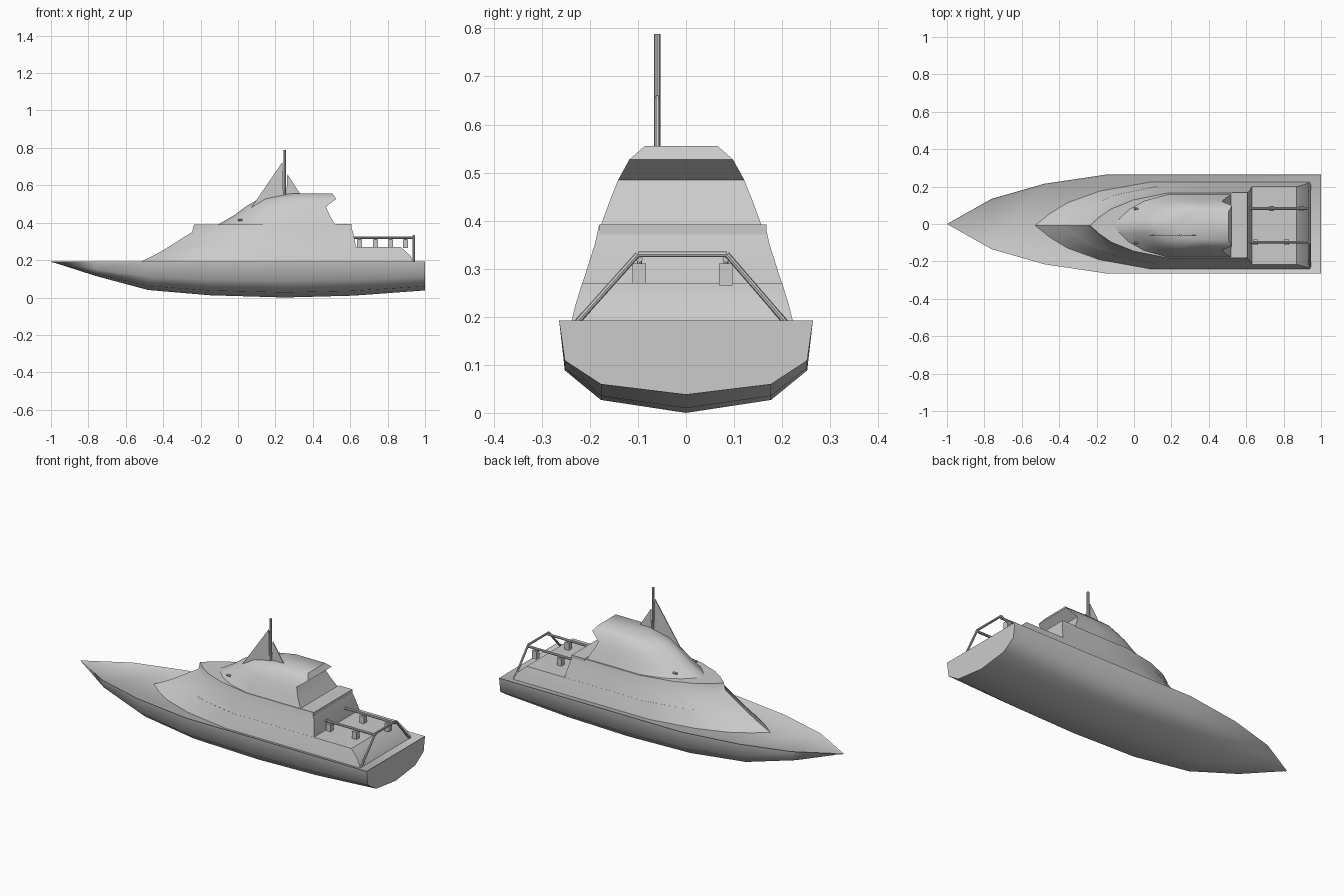
import bpy, bmesh, math
from mathutils import Vector

if "Cube" in bpy.data.objects:
    bpy.data.objects.remove(bpy.data.objects["Cube"])

grey = bpy.data.materials.new("plain grey")
grey.use_nodes = True
grey.diffuse_color = (0.6, 0.6, 0.6, 1)
grey.node_tree.nodes["Principled BSDF"].inputs["Base Color"].default_value = (0.6, 0.6, 0.6, 1)


def finish(name, bm, angle=40):
    bmesh.ops.recalc_face_normals(bm, faces=bm.faces)
    mesh = bpy.data.meshes.new(name)
    bm.to_mesh(mesh)
    bm.free()
    mesh.materials.append(grey)
    ob = bpy.data.objects.new(name, mesh)
    bpy.context.collection.objects.link(ob)
    bpy.ops.object.select_all(action='DESELECT')
    ob.select_set(True)
    bpy.context.view_layer.objects.active = ob
    if angle:
        bpy.ops.object.shade_smooth_by_angle(angle=math.radians(angle))
    return ob


def bridge(bm, rings, closed):
    for a, b in zip(rings, rings[1:]):
        n = len(a)
        for i in range(n if closed else n - 1):
            j = (i + 1) % n
            bm.faces.new((a[i], a[j], b[j], b[i]))


def house(name, levels, cy=-0.008, angle=40):
    """Stack of pointed outlines: z, bow x, shoulder x, stern x, half width."""
    nose = [(0.12, 0.26), (0.28, 0.52), (0.56, 0.79), (1, 1)]
    bm = bmesh.new()
    rings = []
    for z, bow, shoulder, stern, hw in levels:
        half = [(bow + f * (shoulder - bow), w * hw) for f, w in nose]
        half += [((shoulder + stern) / 2, hw), (stern, hw)]
        pts = [(bow, 0)] + half + [(x, -y) for x, y in reversed(half)]
        rings.append([bm.verts.new((x, y + cy, z)) for x, y in pts])
    bridge(bm, rings, True)
    bm.faces.new(rings[0])
    bm.faces.new(rings[-1])
    return finish(name, bm, angle)


def box(name, lo, hi):
    bm = bmesh.new()
    bmesh.ops.create_cube(bm, size=1)
    for v in bm.verts:
        v.co = [l + (c + 0.5) * (h - l) for c, l, h in zip(v.co, lo, hi)]
    return finish(name, bm, 0)


def bar(name, a, b, r, sides=8):
    a, b = Vector(a), Vector(b)
    bm = bmesh.new()
    bmesh.ops.create_cone(bm, cap_ends=True, segments=sides, radius1=r, radius2=r, depth=(b - a).length)
    turn = (b - a).to_track_quat('Z', 'Y')
    for v in bm.verts:
        v.co = turn @ v.co + (a + b) / 2
    return finish(name, bm)


def plate(name, outline, y, thick):
    bm = bmesh.new()
    rings = [[bm.verts.new((x, y + s * thick / 2, z)) for x, z in outline] for s in (-1, 1)]
    bridge(bm, rings, True)
    bm.faces.new(rings[0])
    bm.faces.new(rings[1])
    return finish(name, bm, 0)


# Hull: stations of x, half beam, keel height, with a sunken deck inside a rim
deck_z = 0.192
bm = bmesh.new()
rings = []
for x, beam, keel in [(-0.76, 0.135, 0.115), (-0.48, 0.215, 0.04), (-0.15, 0.264, 0.012),
                      (0.25, 0.264, 0), (0.62, 0.264, 0.01), (1, 0.264, 0.038)]:
    d = deck_z - keel
    half = [(beam, deck_z), (beam * 0.955, keel + d * 0.46), (beam * 0.67, keel + d * 0.14)]
    pts = half + [(0, keel)] + [(-y, z) for y, z in reversed(half)]
    rings.append([bm.verts.new((x, y, z)) for y, z in pts])
bridge(bm, rings, False)
tip = bm.verts.new((-1, 0, deck_z))
for a, b in zip(rings[0], rings[0][1:]):
    bm.faces.new((tip, a, b))
bm.faces.new(rings[-1])
deck = bm.faces.new([tip] + [r[0] for r in rings] + [r[-1] for r in reversed(rings)])
bmesh.ops.recalc_face_normals(bm, faces=bm.faces)
bmesh.ops.inset_region(bm, faces=[deck], thickness=0.01, depth=-0.006)
finish("hull", bm, 50)

# Main house, its low aft part and the upper cabin
house("aft_deck_house", [(0.18, -0.54, 0.08, 0.945, 0.233), (0.225, -0.45, 0.1, 0.92, 0.222),
                         (0.27, -0.37, 0.12, 0.87, 0.208)])
house("main_house", [(0.265, -0.38, 0.12, 0.632, 0.209), (0.35, -0.245, 0.16, 0.615, 0.182),
                     (0.39, -0.235, 0.18, 0.6, 0.173)])
house("upper_cabin", [(0.388, -0.11, 0.18, 0.52, 0.168), (0.44, -0.02, 0.2, 0.49, 0.149),
                      (0.485, 0.04, 0.22, 0.47, 0.131), (0.527, 0.11, 0.25, 0.525, 0.108),
                      (0.555, 0.24, 0.32, 0.505, 0.076)], -0.01, 50)
box("cabin_aft_ledge", (0.525, -0.18, 0.36), (0.607, 0.168, 0.392))

# Mast and its two fins
mast_y = -0.06
bar("mast", (0.25, mast_y, 0.53), (0.25, mast_y, 0.788), 0.007)
plate("front_fin", [(0.07, 0.48), (0.238, 0.725), (0.243, 0.53)], mast_y, 0.005)
plate("aft_fin", [(0.258, 0.535), (0.264, 0.66), (0.335, 0.55)], mast_y, 0.005)

# Stern arch, side rails and the seats under them
arch = [(-0.23, 0.185), (-0.1, 0.33), (0.085, 0.33), (0.21, 0.185)]
for i, (a, b) in enumerate(zip(arch, arch[1:])):
    bar(f"stern_arch_{i + 1}", (0.94, *a), (0.94, *b), 0.006)
for side, y, spots in (("left", 0.083, (0.735, 0.895)), ("right", -0.097, (0.65, 0.815))):
    bar(f"{side}_rail", (0.62, y, 0.32), (0.94, y, 0.32), 0.007)
    for i, x in enumerate(spots):
        box(f"{side}_seat_{i + 1}", (x - 0.014, y - 0.014, 0.265), (x + 0.014, y + 0.014, 0.311))
        bar(f"{side}_rail_post_{i + 1}", (x, y, 0.3), (x, y, 0.32), 0.005)

# Small lamps on the forward walkway
for side, y in (("left", 0.082), ("right", -0.1)):
    bar(f"{side}_lamp", (0, y, 0.415), (0.025, y, 0.415), 0.006)
